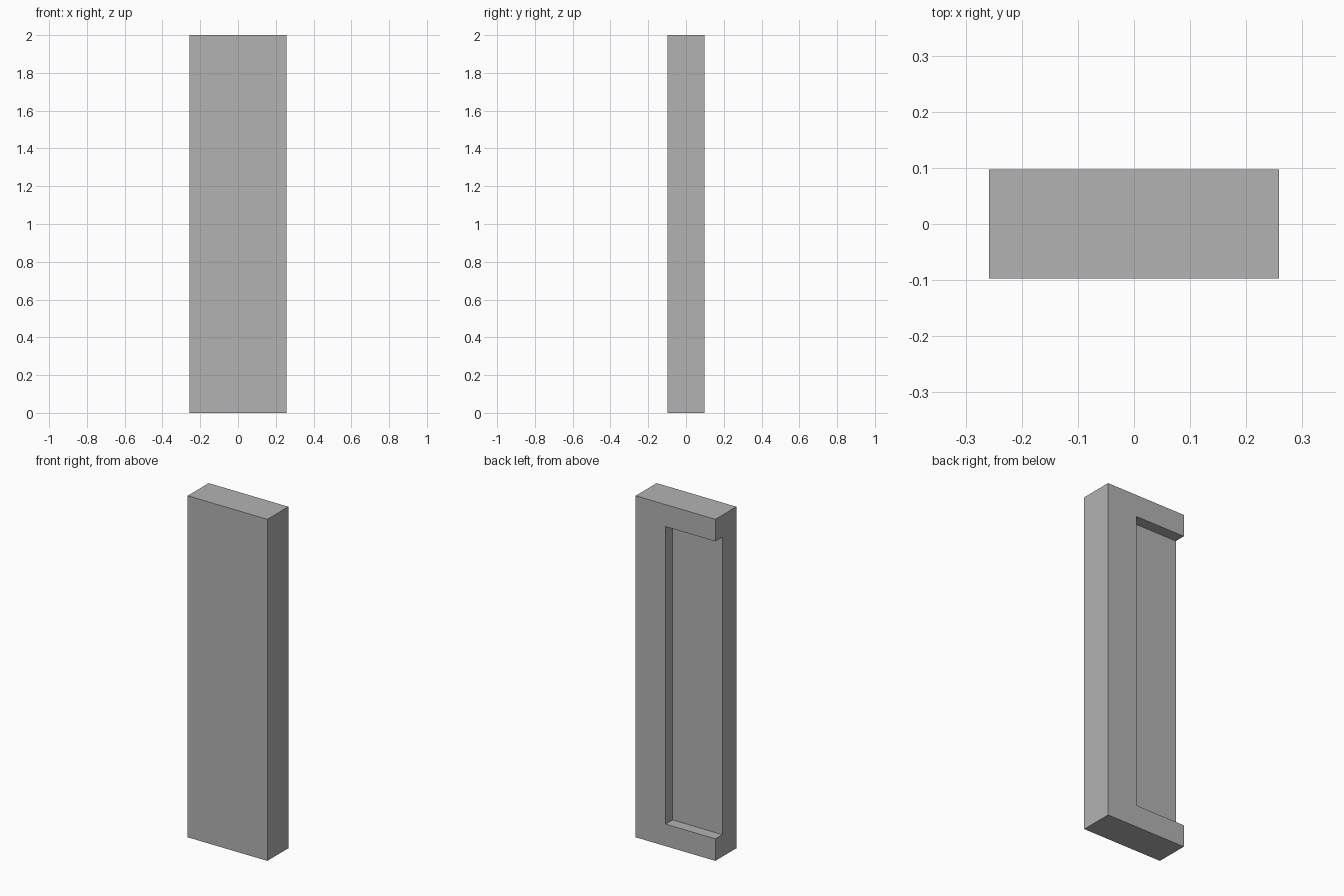
import bpy
from mathutils import Vector

old = bpy.data.objects.get("Cube")
if old:
    bpy.data.objects.remove(old, do_unlink=True)

# Everything sits on a grid of 31 units over the height
U = 2 / 31
W, D, H = 8 * U, 3 * U, 31 * U

grey = bpy.data.materials.new("plain grey")
grey.use_nodes = True
colour = (0.45, 0.45, 0.45, 1)
grey.diffuse_color = colour
grey.node_tree.nodes["Principled BSDF"].inputs["Base Color"].default_value = colour


def box(name, low, high):
    """Box between two opposite corners."""
    low, high = Vector(low), Vector(high)
    bpy.ops.mesh.primitive_cube_add(size=1, location=(low + high) / 2)
    ob = bpy.context.object
    ob.name = name
    ob.scale = high - low
    bpy.ops.object.transform_apply(location=True, rotation=False, scale=True)
    ob.data.materials.append(grey)
    return ob


# Upright slab
panel = box("panel", (-W / 2, -D / 2, 0), (W / 2, D / 2, H))

# Shallow recess in the back, open on the -x side
cutter = box("recess_cutter",
             (-W, D / 2 - U, 2 * U),
             (W / 2 - 3 * U, D, H - 2 * U))
cutter.hide_render = True

cut = panel.modifiers.new("recess", 'BOOLEAN')
cut.operation = 'DIFFERENCE'
cut.solver = 'EXACT'
cut.object = cutter
bpy.ops.object.select_all(action='DESELECT')
panel.select_set(True)
bpy.context.view_layer.objects.active = panel
bpy.ops.object.modifier_apply(modifier=cut.name)
bpy.data.objects.remove(cutter, do_unlink=True)
